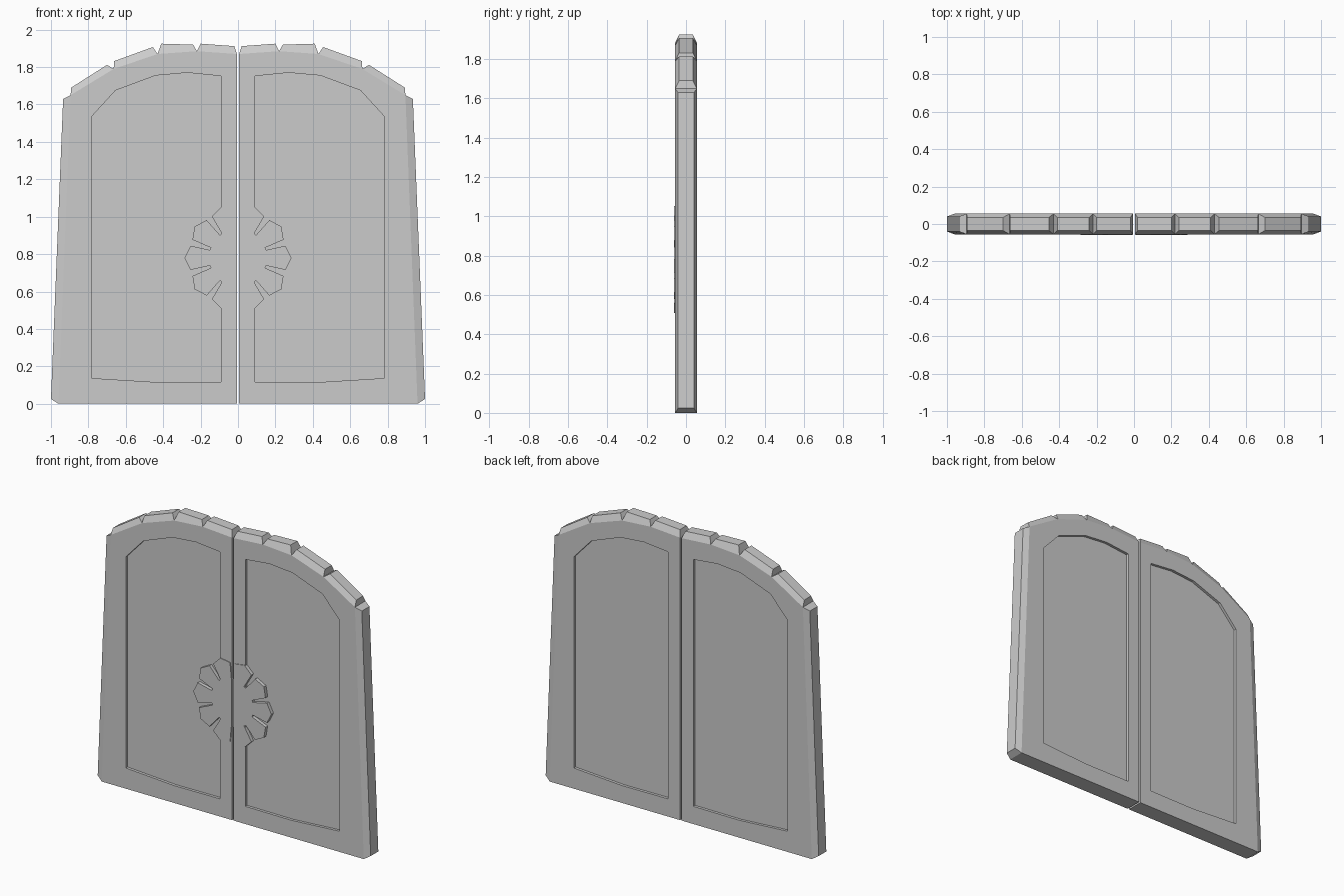
import bpy, bmesh
from math import sin, cos, radians

if "Cube" in bpy.data.objects:
    bpy.data.objects.remove(bpy.data.objects["Cube"])

T = 0.055      # half thickness of the leaves
FLOOR = 0.037  # panel floor distance from the middle plane
GAP = 0.006    # half of the seam between the leaves


def prism(bm, pts, y0, y1):
    """Extrude an x-z outline from y0 to y1; returns the two vertex rings."""
    a = [bm.verts.new((x, y0, z)) for x, z in pts]
    b = [bm.verts.new((x, y1, z)) for x, z in pts]
    bm.faces.new(a)
    bm.faces.new(b[::-1])
    sides = []
    for i in range(len(pts)):
        j = (i + 1) % len(pts)
        sides.append(bm.faces.new((a[j], a[i], b[i], b[j])))
    return sides


def finish(bm, name):
    bmesh.ops.recalc_face_normals(bm, faces=bm.faces[:])
    me = bpy.data.meshes.new(name)
    bm.to_mesh(me)
    bm.free()
    ob = bpy.data.objects.new(name, me)
    bpy.context.collection.objects.link(ob)
    return ob


def mirror(ob):
    m = ob.modifiers.new("mirror", 'MIRROR')
    m.use_mirror_merge = False


# Door leaf: arched slab whose outer edges rise into chamfered blocks
outline = [(GAP, 0), (0.96, 0), (0.895, 1.65), (0.665, 1.79),
           (0.43, 1.87), (0.22, 1.885), (GAP, 1.87)]
# outer edge of each block: (start, end, half depth), by outline side
blocks = {1: ((1.0, 0.025), (0.935, 1.63), 0.04),
          2: ((0.892, 1.69), (0.70, 1.812), 0.035),
          3: ((0.662, 1.832), (0.455, 1.907), 0.035),
          4: ((0.41, 1.925), (0.24, 1.92), 0.035),
          5: ((0.20, 1.925), (0.02, 1.912), 0.035)}
bm = bmesh.new()
sides = prism(bm, outline, -T, T)
for i, (p, q, d) in blocks.items():
    ring = list(sides[i].verts)
    bm.faces.remove(sides[i])
    top = [bm.verts.new(c) for c in ((q[0], -d, q[1]), (p[0], -d, p[1]),
                                     (p[0], d, p[1]), (q[0], d, q[1]))]
    for k in range(4):
        n = (k + 1) % 4
        bm.faces.new((ring[k], ring[n], top[n], top[k]))
    bm.faces.new(top)
leaf = finish(bm, "door_leaves")

# Recessed panels, front and back
panel = [(0.092, 0.117), (0.43, 0.115), (0.783, 0.137), (0.783, 1.535),
         (0.655, 1.675), (0.44, 1.755), (0.27, 1.77), (0.092, 1.752)]
bm = bmesh.new()
prism(bm, panel, -0.2, -FLOOR)
prism(bm, panel, FLOOR, 0.2)
cutter = finish(bm, "panel_cutter")
cutter.hide_render = True
cutter.hide_viewport = True
cut = leaf.modifiers.new("panels", 'BOOLEAN')
cut.operation = 'DIFFERENCE'
cut.solver = 'EXACT'
cut.object = cutter
mirror(leaf)

# Flower ornament, split by the seam, front only
half = []
for a in range(-72, 73, 36):
    for da, r in ((-15.5, 0.155), (-14.3, 0.262), (0, 0.286),
                  (14.3, 0.262), (15.5, 0.155)):
        t = radians(a + da)
        half.append((max(GAP, r * cos(t)), 0.78 + r * sin(t)))
bm = bmesh.new()
prism(bm, half, -0.06, -0.03)
mirror(finish(bm, "flower_ornament"))
